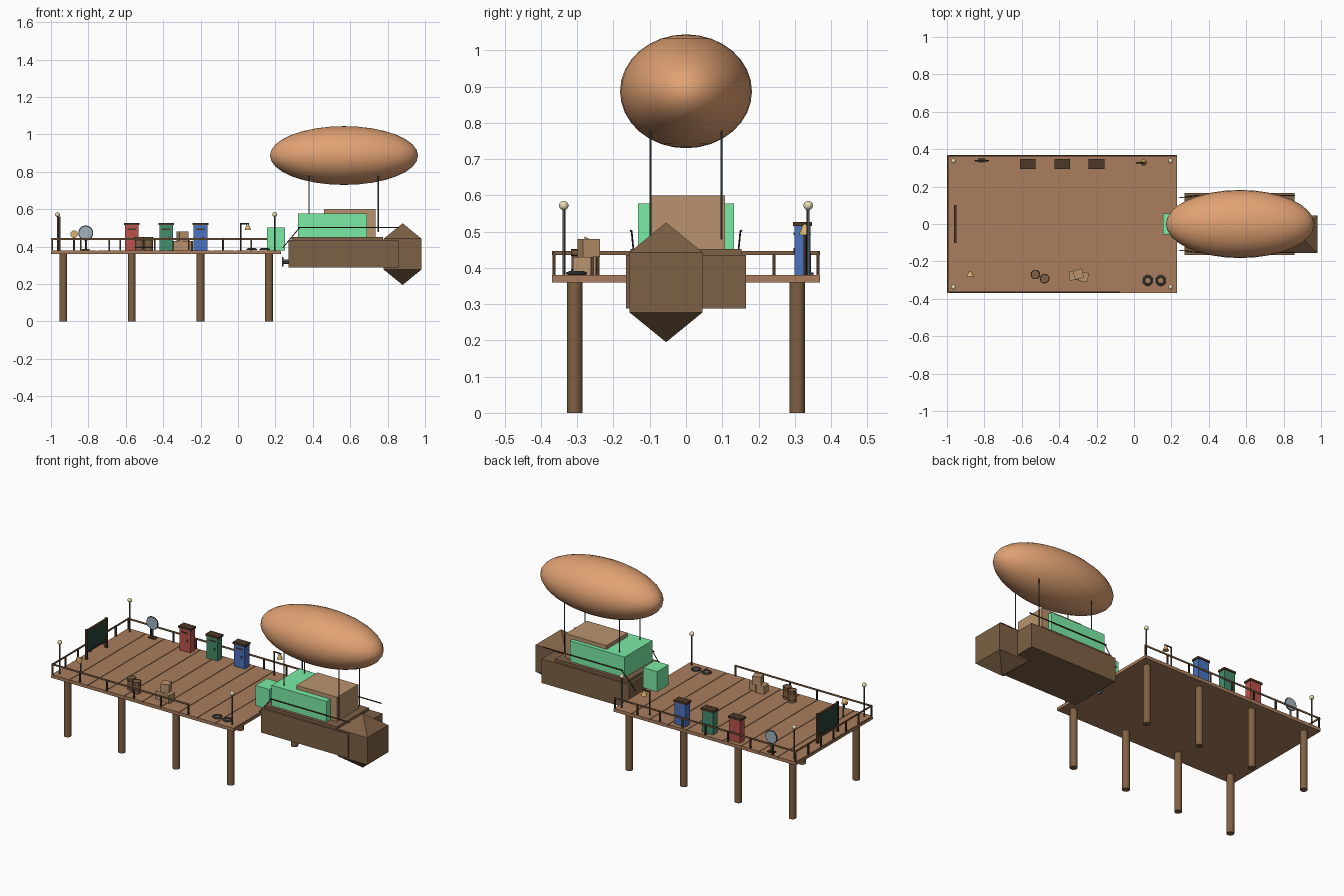
import bpy, math
from mathutils import Vector

if "Cube" in bpy.data.objects:
    bpy.data.objects.remove(bpy.data.objects["Cube"])

def mat(name, r, g, b):
    m = bpy.data.materials.new(name)
    m.diffuse_color = tuple(c ** 2.2 for c in (r, g, b)) + (1,)
    m.use_nodes = True
    m.node_tree.nodes["Principled BSDF"].inputs["Base Color"].default_value = m.diffuse_color
    return m

WOOD = mat("deck_wood", .66, .49, .37)
POST = mat("post_wood", .50, .38, .27)
HULL = mat("hull_wood", .49, .38, .28)
DARK = mat("dark_wood", .30, .23, .17)
TAN = mat("tan_wood", .72, .57, .43)
GREEN = mat("bright_green", .48, .92, .64)
COPPER = mat("envelope", .88, .63, .45)
IRON = mat("iron", .33, .34, .34)
GOLD = mat("brass", .85, .70, .42)
CREAM = mat("lamp_glass", .90, .86, .70)
GLASS = mat("mirror_glass", .62, .70, .74)
BOARD = mat("board_green", .17, .27, .24)
RED, TEAL, BLUE = mat("red", .72, .33, .30), mat("teal", .27, .55, .42), mat("blue", .30, .45, .74)

def finish(name, m, smooth=False):
    o = bpy.context.object
    o.name = name
    o.data.materials.append(m)
    if smooth:
        bpy.ops.object.shade_smooth_by_angle()
    return o

def box(name, m, x0, x1, y0, y1, z0, z1, rz=0):
    bpy.ops.mesh.primitive_cube_add(size=1, location=((x0+x1)/2, (y0+y1)/2, (z0+z1)/2), rotation=(0, 0, rz))
    o = finish(name, m)
    o.scale = (x1-x0, y1-y0, z1-z0)
    return o

def rod(name, m, a, b, r, r2=None, n=12):
    a, b = Vector(a), Vector(b)
    d = b - a
    bpy.ops.mesh.primitive_cone_add(vertices=n, radius1=r, radius2=r if r2 is None else r2, depth=d.length,
                                    location=(a+b)/2, rotation=d.to_track_quat('Z', 'Y').to_euler())
    return finish(name, m, n > 8)

def ball(name, m, loc, scale, seg=16, rings=10):
    bpy.ops.mesh.primitive_uv_sphere_add(segments=seg, ring_count=rings, radius=1, location=loc)
    o = finish(name, m, True)
    o.scale = scale
    return o

def ring(name, m, loc, R, r, rot=(0, 0, 0)):
    bpy.ops.mesh.primitive_torus_add(major_segments=24, minor_segments=8, major_radius=R, minor_radius=r,
                                     location=loc, rotation=rot)
    return finish(name, m, True)

# pier deck: slab with separate planks on top
box("deck_slab", WOOD, -1, .23, -.37, .37, .36, .374)
W = 1.23 / 10
for i in range(10):
    box("deck_plank", WOOD, -1 + i*W + .002, -1 + (i+1)*W - .002, -.37, .37, .373, .38)

# piles
for x in (-.934, -.568, -.201, .166):
    for y in (-.307, .307):
        rod("pile", POST, (x, y, 0), (x, y, .362), .021, n=16)

# railings: front (part length), back, left end
def railing(name, a, b, n):
    a, b = Vector(a), Vector(b)
    d = (b - a).normalized() * .004
    lo, hi = a - d, b + d
    w = Vector((.005, .005))
    box(name + "_top", POST, lo.x-.002, hi.x+.002, lo.y-.002, hi.y+.002, .436, .446)
    for i in range(n):
        p = a.lerp(b, i / (n-1))
        box(name + "_post", DARK, p.x-.004, p.x+.004, p.y-.004, p.y+.004, .378, .44)

railing("front_rail", (-.994, -.364), (-.08, -.364), 6)
railing("back_rail", (-.994, .364), (.224, .364), 9)
railing("end_rail", (-.994, -.364), (-.994, .364), 7)

# corner lamps
for x in (-.965, .196):
    for y in (-.337, .337):
        rod("lamp_pole", IRON, (x, y, .38), (x, y, .565), .004)
        ball("lamp_globe", CREAM, (x, y, .572), (.013,)*3)

# lockers along the back
for x, m in ((-.568, RED), (-.384, TEAL), (-.201, BLUE)):
    box("locker", m, x-.037, x+.037, .299, .343, .38, .515)
    box("locker_cap", DARK, x-.042, x+.042, .295, .347, .515, .527)
    box("locker_slot", DARK, x-.022, x+.022, .297, .300, .49, .498)
    box("locker_handle", DARK, x+.012, x+.018, .296, .300, .44, .455)

# round mirror on a stand
rod("mirror_disc", GLASS, (-.814, .335, .473), (-.814, .343, .473), .035, n=24)
ring("mirror_frame", IRON, (-.814, .339, .473), .036, .004, (math.pi/2, 0, 0))
rod("mirror_stand", IRON, (-.814, .34, .38), (-.814, .34, .44), .005)
box("mirror_foot", DARK, -.835, -.793, .328, .352, .38, .387)

# horn on a stand
rod("horn_stand", IRON, (-.876, -.262, .38), (-.876, -.262, .465), .005)
rod("horn", GOLD, (-.876, -.28, .467), (-.876, -.25, .467), .02, .003, 16)

# notice board at the left end
box("board", BOARD, -.96, -.95, -.1, .1, .43, .55)
for y in (-.095, .095):
    box("board_leg", DARK, -.962, -.948, y-.006, y+.006, .38, .56)
for z in (.425, .55):
    box("board_edge", DARK, -.962, -.948, -.1, .1, z-.005, z+.005)

# barrels
for x, y in ((-.527, -.27), (-.478, -.292)):
    rod("barrel", POST, (x, y, .38), (x, y, .45), .024, n=16)
    for z in (.395, .435, .45):
        ring("barrel_hoop", DARK, (x, y, z), .0235, .002)

# crates
for x, y, z, s, r in ((-.322, -.275, .38, .05, .1), (-.27, -.283, .38, .05, -.15), (-.297, -.268, .43, .05, .3)):
    box("crate", TAN, x-s/2, x+s/2, y-s/2, y+s/2, z, z+s, r)

# rope coils
for x in (.073, .143):
    for k, R in enumerate((.025, .019)):
        ring("rope_coil", IRON, (x, -.302, .385 + k*.003), R, .004)

# dock bell
rod("bell_post", DARK, (.014, .328, .38), (.014, .328, .525), .004)
rod("bell_arm", DARK, (.01, .328, .523), (.06, .328, .523), .004)
rod("bell", GOLD, (.052, .328, .49), (.052, .328, .52), .017, .005, 16)

# ship hull, top deck and nose
box("hull", HULL, .27, .857, -.165, .165, .288, .435)
box("hull_deck", HULL, .285, .775, -.153, .153, .435, .452)
bow = ball("bow", HULL, (.88, -.055, .36), (.165,)*3, 4, 2)
bow.rotation_euler.z = math.pi / 4
for p in bow.data.polygons:
    p.use_smooth = False

# cabin
box("cabin_green", GREEN, .32, .69, -.133, .133, .45, .577)
box("cabin_wood", TAN, .46, .735, -.096, .108, .45, .6)
box("boarding_box", GREEN, .156, .25, -.055, .055, .38, .502)
for s in (-1, 1):
    rod("side_rail", DARK, (.32, s*.152, .502), (.86, s*.152, .502), .0035, n=8)
    rod("mooring_line", DARK, (.24, s*.14, .395), (.33, s*.15, .502), .0025, n=6)
    for x in (.38, .75):
        rod("suspension_rod", IRON, (x, s*.098, .45 if x < .7 else .478), (x, s*.098, .78), .003, n=8)

# stern shaft
rod("stern_shaft", IRON, (.24, 0, .32), (.28, 0, .32), .012)
rod("stern_hub", IRON, (.236, 0, .32), (.244, 0, .32), .025)

# gas envelope
ball("envelope", COPPER, (.567, 0, .887), (.396, .182, .157), 32, 16)
